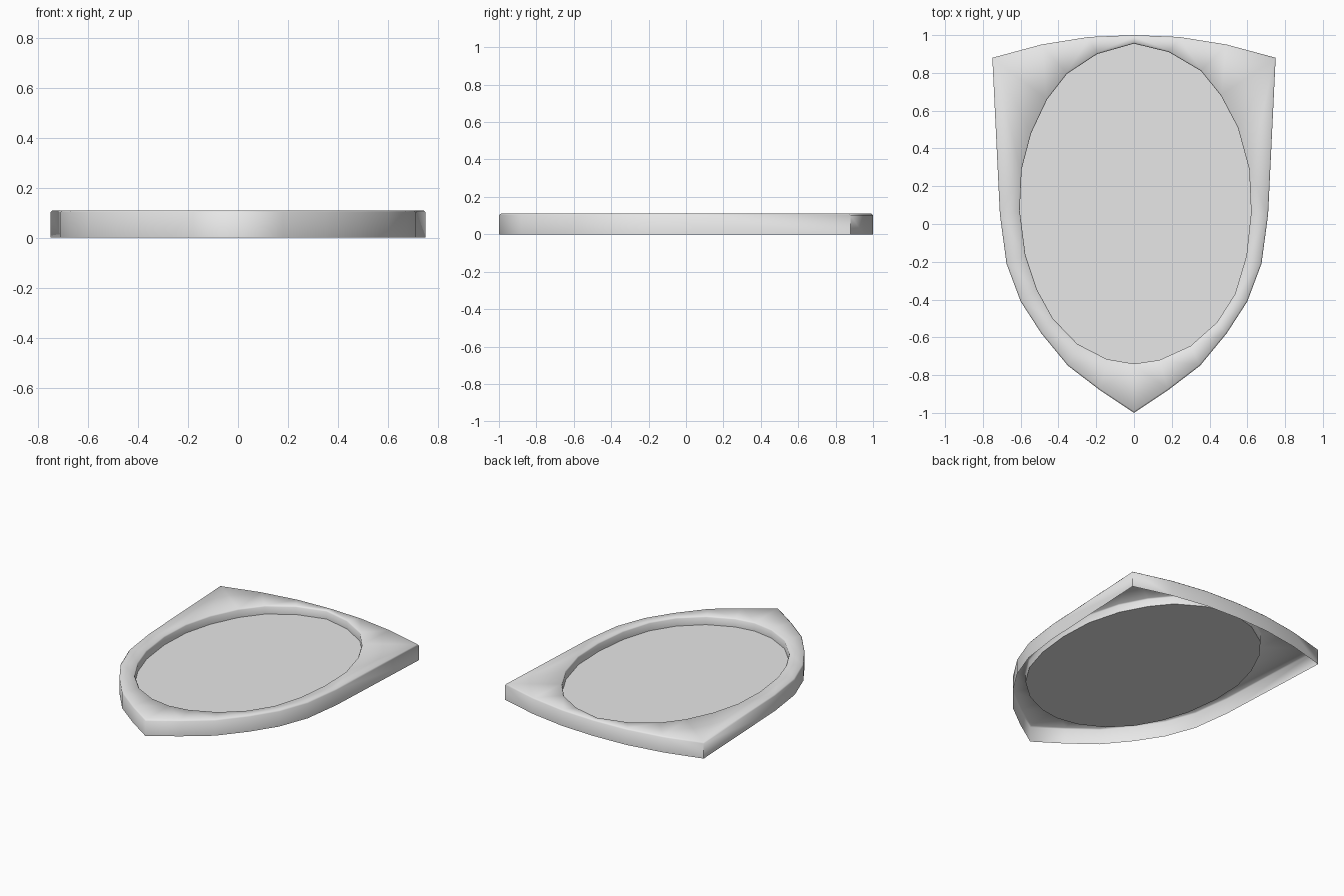
import bpy, bmesh, math

if "Cube" in bpy.data.objects:
    bpy.data.objects.remove(bpy.data.objects["Cube"])

TOP, FLOOR, BEVEL = 0.11, 0.052, 0.008

# Half outline of the shield, from top centre round to the tip
half = [(0, 1), (.24, .99), (.49, .95), (.75, .88), (.71, .05), (.675, -.21),
        (.60, -.41), (.49, -.58), (.35, -.75), (.18, -.88), (0, -1)]
outline = half + [(-x, y) for x, y in half[-2:0:-1]]

# Slightly uneven oval of the recess
oval = [(0, .955), (.185, .91), (.355, .81), (.46, .68), (.55, .51), (.61, .29),
        (.62, .06), (.595, -.17), (.535, -.37), (.44, -.52), (.30, -.645),
        (.135, -.72), (0, -.74), (-.145, -.715), (-.30, -.635), (-.43, -.50),
        (-.515, -.345), (-.575, -.165), (-.605, .07), (-.595, .29),
        (-.545, .48), (-.46, .66), (-.355, .795), (-.195, .90)]

bm = bmesh.new()


def ring(points, z, scale=1.0):
    """Closed ring of vertices, scaled about the middle of the recess."""
    return [bm.verts.new((x * scale, .1 + (y - .1) * scale, z)) for x, y in points]


def band(a, b):
    """Wall of quads between two rings."""
    n = len(a)
    for i in range(n):
        j = (i + 1) % n
        bm.faces.new((a[i], a[j], b[j], b[i]))


def ring_edges(r):
    return [bm.edges.get((r[i - 1], r[i])) for i in range(len(r))]


# Outer wall with a softened top edge, open underneath
base = ring(outline, 0)
shoulder = ring(outline, TOP - BEVEL)
rim_outer = ring(outline, TOP, .991)
band(base, shoulder)
band(shoulder, rim_outer)

# Recess wall with a softened lip, and its floor
rim_inner = ring(oval, TOP, 1.008)
lip = ring(oval, TOP - BEVEL)
foot = ring(oval, FLOOR)
band(rim_inner, lip)
band(lip, foot)
bm.faces.new(foot)

# Flat top between the outer edge and the recess
bmesh.ops.triangle_fill(bm, use_beauty=True,
                        edges=ring_edges(rim_outer) + ring_edges(rim_inner))

bmesh.ops.recalc_face_normals(bm, faces=bm.faces[:])
floor = max(bm.faces, key=lambda f: len(f.verts))
if floor.normal.z < 0:
    bmesh.ops.reverse_faces(bm, faces=bm.faces[:])

mesh = bpy.data.meshes.new("shield_plate")
bm.to_mesh(mesh)
bm.free()

grey = bpy.data.materials.new("light grey")
grey.diffuse_color = (.8, .8, .8, 1)
grey.use_nodes = True
grey.node_tree.nodes["Principled BSDF"].inputs["Base Color"].default_value = grey.diffuse_color
mesh.materials.append(grey)

shield = bpy.data.objects.new("shield_plate", mesh)
bpy.context.collection.objects.link(shield)
bpy.context.view_layer.objects.active = shield
shield.select_set(True)
bpy.ops.object.shade_smooth_by_angle(angle=math.radians(70))
